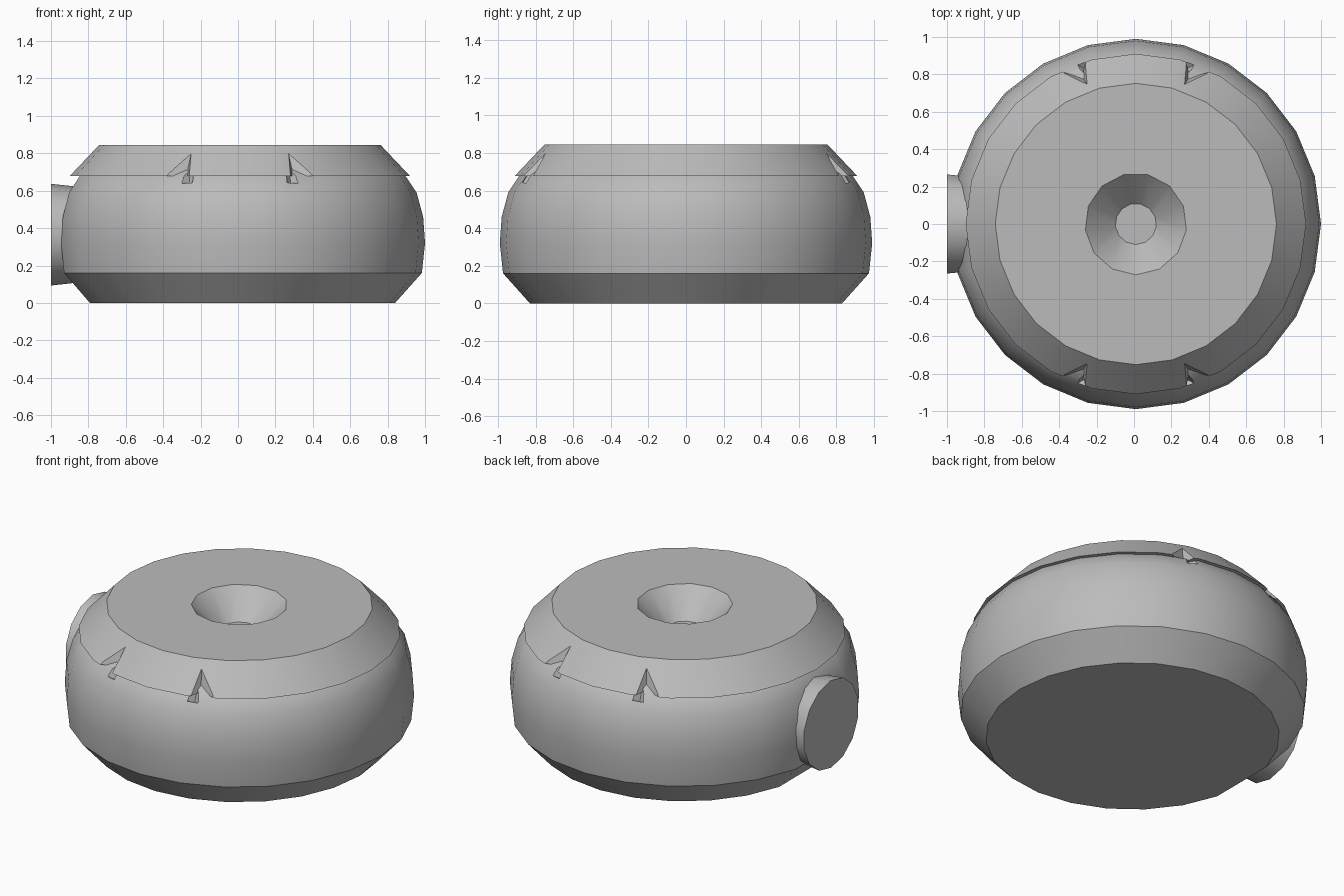
import bpy
import bmesh
from math import cos, sin, pi
from mathutils import Vector

cube = bpy.data.objects.get("Cube")
if cube:
    bpy.data.objects.remove(cube, do_unlink=True)

SEG = 24
CX = 0.01

grey = bpy.data.materials.new("mid_grey")
grey.use_nodes = True
grey.diffuse_color = (0.5, 0.5, 0.5, 1)
grey.node_tree.nodes["Principled BSDF"].inputs["Base Color"].default_value = grey.diffuse_color


def finish(bm, name):
    bmesh.ops.recalc_face_normals(bm, faces=bm.faces)
    mesh = bpy.data.meshes.new(name)
    bm.to_mesh(mesh)
    bm.free()
    mesh.materials.append(grey)
    obj = bpy.data.objects.new(name, mesh)
    bpy.context.collection.objects.link(obj)
    return obj


def lathe(name, profile, flat_side=False):
    """Closed solid of revolution from (radius, height) pairs."""
    bm = bmesh.new()
    rings = []
    for r, z in profile:
        ring = []
        for i in range(SEG):
            a = 2 * pi * i / SEG
            k = cos(2 * pi / SEG) if flat_side and i == SEG // 2 else 1
            ring.append(bm.verts.new((CX + r * k * cos(a), r * sin(a), z)))
        rings.append(ring)
    for low, high in zip(rings, rings[1:]):
        for i in range(SEG):
            j = (i + 1) % SEG
            bm.faces.new((low[i], low[j], high[j], high[i]))
    bm.faces.new(rings[0][::-1])
    bm.faces.new(rings[-1])
    return finish(bm, name)


def cone(name, sides, start, end, r1, r2):
    """Cone or cylinder running between two points."""
    start, end = Vector(start), Vector(end)
    axis = end - start
    bm = bmesh.new()
    bmesh.ops.create_cone(bm, cap_ends=True, segments=sides, radius1=r1,
                          radius2=r2, depth=axis.length)
    turn = axis.to_track_quat('Z', 'Y').to_matrix()
    bmesh.ops.rotate(bm, verts=bm.verts, cent=(0, 0, 0), matrix=turn)
    bmesh.ops.translate(bm, verts=bm.verts, vec=(start + end) / 2)
    return finish(bm, name)


def cut(target, cutter):
    mod = target.modifiers.new("cut", 'BOOLEAN')
    mod.operation = 'DIFFERENCE'
    mod.solver = 'EXACT'
    mod.object = cutter
    bpy.context.view_layer.objects.active = target
    bpy.ops.object.modifier_apply(modifier=mod.name)


def smooth(obj):
    bpy.ops.object.select_all(action='DESELECT')
    obj.select_set(True)
    bpy.context.view_layer.objects.active = obj
    bpy.ops.object.shade_smooth_by_angle(angle=0.6)


# Rounded body with a chamfered foot; its crown hides inside the cap
body = lathe("body", [(0.83, 0), (0.973, 0.16), (0.99, 0.32), (0.98, 0.46),
                      (0.945, 0.59), (0.885, 0.68), (0.82, 0.72),
                      (0.6, 0.66)], flat_side=True)

# Bevelled cap with an overhanging lip
cap = lathe("cap", [(0.7, 0.65), (0.8, 0.68), (0.91, 0.678), (0.752, 0.845)])

# Funnel in the middle of the cap
funnel = cone("funnel_cutter", 13, (CX, 0, 0.685), (CX, 0, 0.865), 0.11, 0.292)
cut(cap, funnel)
cut(body, funnel)
cutters = [funnel]

# Four forked notches in the rim
for sx in (-1, 1):
    for sy in (-1, 1):
        top = (CX + sx * 0.25, sy * 0.73, 0.86)
        notch = cone("notch_cutter", 4, top, (CX + sx * 0.34, sy * 0.87, 0.65), 0.005, 0.085)
        cut(cap, notch)
        cutters.append(notch)
        for x in (0.28, 0.40):
            leg = cone("notch_leg_cutter", 4, top, (CX + sx * x, sy * 0.86, 0.64), 0.004, 0.035)
            cut(body, leg)
            cutters.append(leg)
for c in cutters:
    bpy.data.objects.remove(c, do_unlink=True)

# Round knob on the side
knob = cone("side_knob", 14, (-0.8, 0, 0.365), (-1, 0, 0.365), 0.25, 0.272)

for part in (body, cap, knob):
    smooth(part)
